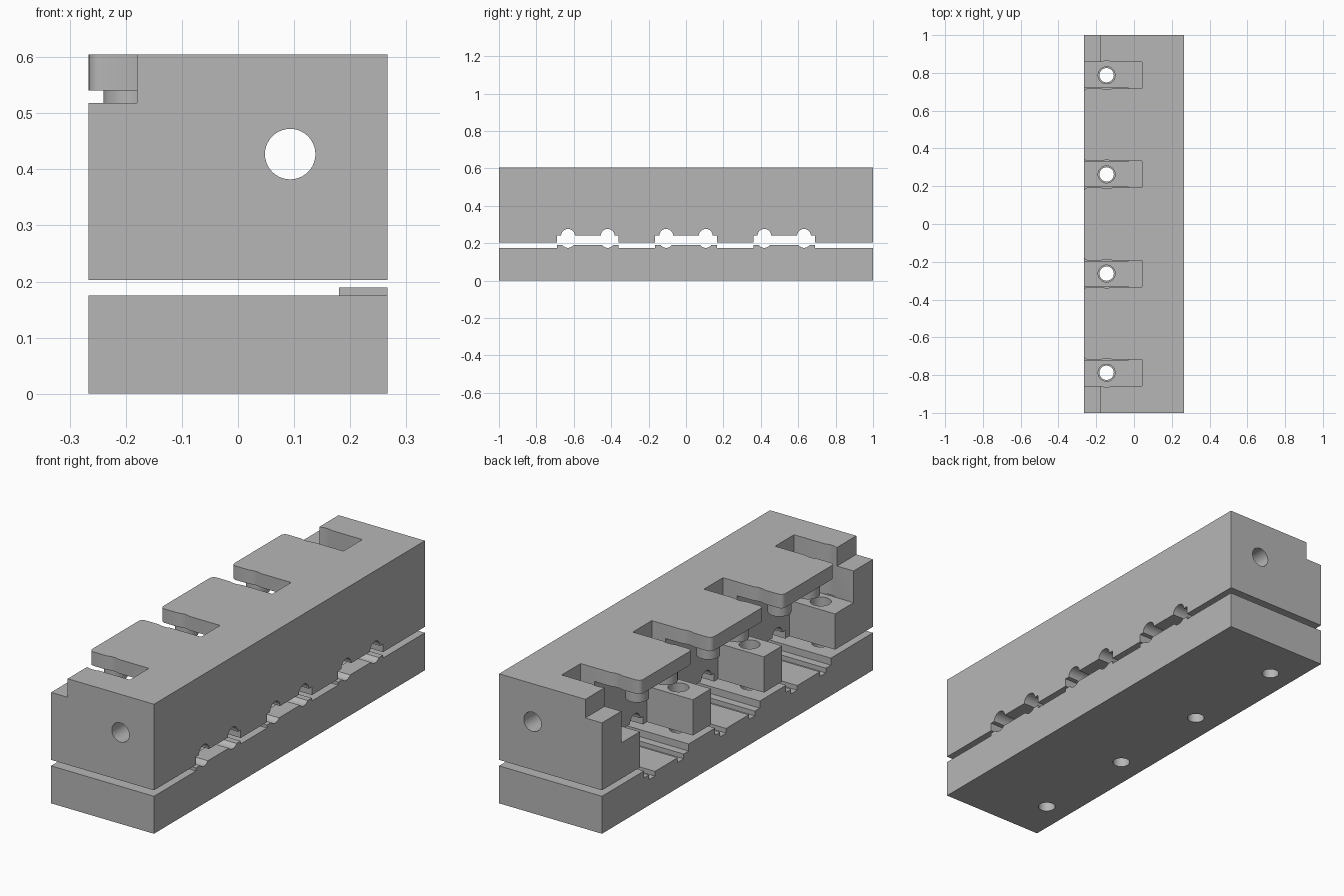
import bpy, bmesh, math
from mathutils import Matrix, Vector

old = bpy.data.objects.get("Cube")
if old:
    bpy.data.objects.remove(old, do_unlink=True)

grey = bpy.data.materials.new("plain grey")
grey.use_nodes = True
grey.diffuse_color = (0.47, 0.47, 0.47, 1)
grey.node_tree.nodes["Principled BSDF"].inputs["Base Color"].default_value = grey.diffuse_color

HALF = 0.266          # half width in x
OUT = HALF + 0.05     # cutters overshoot the outside
SLOTS = [-0.7875, -0.2625, 0.2625, 0.7875]
TONGUES = [-0.525, 0, 0.525]
WIRE = 0.106          # wire offset from each tongue centre
SCREW_X = -0.145


def finish(name, bm):
    mesh = bpy.data.meshes.new(name)
    bm.to_mesh(mesh)
    bm.free()
    mesh.materials.append(grey)
    ob = bpy.data.objects.new(name, mesh)
    bpy.context.collection.objects.link(ob)
    return ob


def box(name, x, y, z):
    bm = bmesh.new()
    size = [b - a for a, b in (x, y, z)]
    mid = [(a + b) / 2 for a, b in (x, y, z)]
    bmesh.ops.create_cube(bm, size=1, matrix=Matrix.Translation(mid) @ Matrix.Diagonal(size + [1]))
    return finish(name, bm)


def rod(name, start, end, radius):
    bm = bmesh.new()
    a, b = Vector(start), Vector(end)
    turn = (b - a).to_track_quat('Z', 'Y').to_matrix().to_4x4()
    bmesh.ops.create_cone(bm, cap_ends=True, segments=40, radius1=radius, radius2=radius,
                          depth=(b - a).length, matrix=Matrix.Translation((a + b) / 2) @ turn)
    return finish(name, bm)


def cut(target, cutter):
    mod = target.modifiers.new("cut", 'BOOLEAN')
    mod.operation = 'DIFFERENCE'
    mod.solver = 'EXACT'
    mod.object = cutter
    bpy.context.view_layer.objects.active = target
    bpy.ops.object.modifier_apply(modifier=mod.name)
    bpy.data.objects.remove(cutter, do_unlink=True)


def smooth(ob):
    bpy.ops.object.select_all(action='DESELECT')
    ob.select_set(True)
    bpy.context.view_layer.objects.active = ob
    bpy.ops.object.shade_smooth_by_angle(angle=math.radians(30))


# Bottom plate with raised pads along the +x edge
plate = box("base_plate", (-HALF, HALF), (-1, 1), (0, 0.189))
for lo, hi in ((-1.1, -0.69), (-0.36, -0.165), (0.165, 0.36), (0.69, 1.1)):
    cut(plate, box("trim", (-OUT, OUT), (lo, hi), (0.175, 0.3)))
for y in TONGUES:
    cut(plate, box("wire_bay", (-OUT, 0.18), (y - 0.165, y + 0.165), (0.142, 0.3)))
    for side in (-1, 1):
        w = y + side * WIRE
        cut(plate, rod("wire_groove", (0.1, w, 0.212), (OUT, w, 0.212), 0.037))
        cut(plate, box("floor_groove", (-OUT, -0.04), (w - 0.022, w + 0.022), (0.12, 0.16)))

# Upper block: lengthwise bore, end steps
block = box("upper_block", (-HALF, HALF), (-1, 1), (0.203, 0.605))
cut(block, rod("bore", (0.093, -1.1, 0.427), (0.093, 1.1, 0.427), 0.045))
for side in (-1, 1):
    ys = sorted((side * 0.83, side * 1.1))
    cut(block, box("end_step", (-OUT, -0.18), ys, (0.518, 0.7)))

# Screw slots from above, with screw holes through both parts
for y in SLOTS:
    cut(block, box("slot", (-OUT, 0.042), (y - 0.07, y + 0.07), (0.37, 0.7)))
    cut(block, rod("head_clearance", (SCREW_X, y, 0.372), (SCREW_X, y, 0.7), 0.076))
    cut(block, rod("screw_hole", (SCREW_X, y, 0.1), (SCREW_X, y, 0.5), 0.045))
    cut(plate, rod("screw_hole", (SCREW_X, y, -0.1), (SCREW_X, y, 0.3), 0.038))

# Pockets under the tongues and wire passages to the far side
for y in TONGUES:
    cut(block, box("pocket", (-OUT, -0.03), (y - 0.195, y + 0.195), (0.1, 0.54)))
    cut(block, box("passage", (-0.1, OUT), (y - 0.165, y + 0.165), (0.1, 0.241)))
    for side in (-1, 1):
        w = y + side * WIRE
        cut(block, rod("wire_groove", (-0.1, w, 0.239), (OUT, w, 0.239), 0.037))

# Rounded outer corners on the tongues
bm = bmesh.new()
bm.from_mesh(block.data)
corners = []
for e in bm.edges:
    a, b = (v.co for v in e.verts)
    upright = abs(a.x - b.x) + abs(a.y - b.y) < 0.001
    if upright and a.x < -HALF + 0.002 and min(a.z, b.z) > 0.53 and abs(a.y) < 0.75:
        corners.append(e)
bmesh.ops.bevel(bm, geom=corners, offset=0.022, segments=6, profile=0.5, affect='EDGES')
bm.to_mesh(block.data)
bm.free()

smooth(plate)
smooth(block)

# Clamping pins below the tongues, one for each wire
for i, y in enumerate(TONGUES):
    for side, label in ((-1, "front"), (1, "back")):
        w = y + side * WIRE
        smooth(rod(f"clamp_pin_{label}_{i + 1}", (-0.19, w, 0.475), (-0.19, w, 0.56), 0.05))
